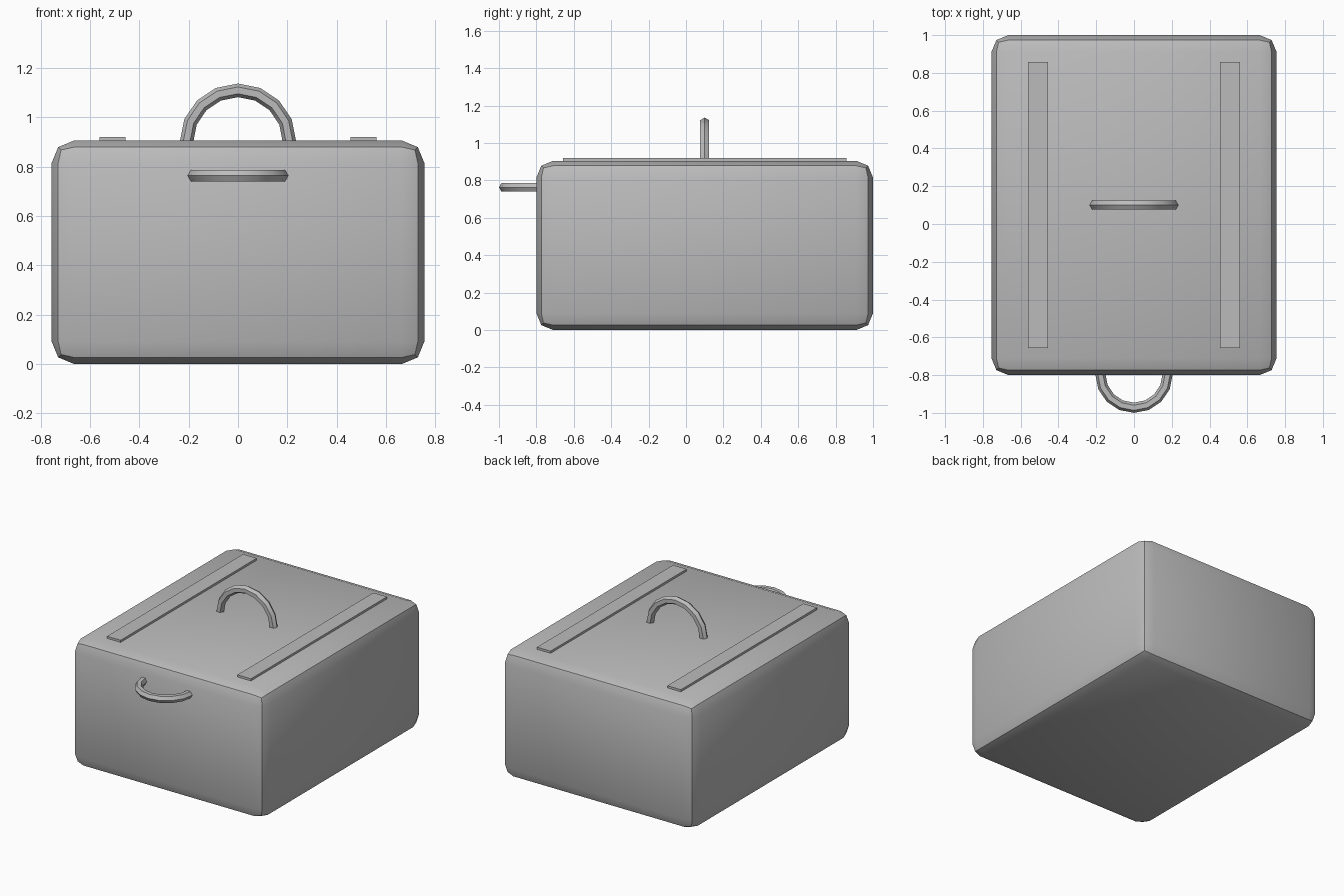
import bpy, bmesh, math
from mathutils import Matrix, Vector

if "Cube" in bpy.data.objects:
    bpy.data.objects.remove(bpy.data.objects["Cube"])

grey = bpy.data.materials.new("plain grey")
grey.diffuse_color = (0.5, 0.5, 0.5, 1)
grey.use_nodes = True
grey.node_tree.nodes["Principled BSDF"].inputs["Base Color"].default_value = grey.diffuse_color


def finish(name, bm, smooth=False):
    bmesh.ops.recalc_face_normals(bm, faces=bm.faces)
    mesh = bpy.data.meshes.new(name)
    bm.to_mesh(mesh)
    bm.free()
    mesh.materials.append(grey)
    obj = bpy.data.objects.new(name, mesh)
    bpy.context.collection.objects.link(obj)
    if smooth:
        bpy.ops.object.select_all(action='DESELECT')
        obj.select_set(True)
        bpy.context.view_layer.objects.active = obj
        bpy.ops.object.shade_smooth_by_angle(angle=math.radians(30))
    return obj


def box(name, lo, hi, bevel=0):
    lo, hi = Vector(lo), Vector(hi)
    bm = bmesh.new()
    bmesh.ops.create_cube(bm, size=1, matrix=Matrix.Translation((lo + hi) / 2)
                          @ Matrix.Diagonal((*(hi - lo), 1)))
    if bevel:
        bmesh.ops.bevel(bm, geom=bm.edges[:], offset=bevel, segments=2,
                        profile=0.5, affect='EDGES')
    return finish(name, bm, bool(bevel))


def half_ring(name, centre, out, R, r, steps=8, sides=6):
    """Hexagonal tube bent into a half circle that bulges along 'out'."""
    x, out = Vector((1, 0, 0)), Vector(out)
    side = x.cross(out)
    bm = bmesh.new()
    rings = []
    for i in range(steps + 1):
        a = math.pi * i / steps
        radial = x * math.cos(a) + out * math.sin(a)
        rings.append([bm.verts.new(Vector(centre)
                      + radial * (R + r * math.cos(math.tau * k / sides))
                      + side * r * math.sin(math.tau * k / sides))
                      for k in range(sides)])
    for a, b in zip(rings, rings[1:]):
        for k in range(sides):
            n = (k + 1) % sides
            bm.faces.new((a[k], a[n], b[n], b[k]))
    bm.faces.new(rings[0])
    bm.faces.new(rings[-1])
    return finish(name, bm, True)


# Rounded case
box("case_body", (-0.755, -0.8, 0), (0.755, 1.0, 0.905), 0.09)

# Flat strips on the lid
for name, s in (("left_strip", -1), ("right_strip", 1)):
    box(name, (s * 0.508 - 0.053, -0.657, 0.895), (s * 0.508 + 0.053, 0.858, 0.92))

# Carrying handles on the lid and the front
half_ring("top_handle", (0, 0.1, 0.9), (0, 0, 1), 0.2085, 0.0275)
half_ring("front_handle", (0, -0.795, 0.763), (0, -1, 0), 0.178, 0.027)
